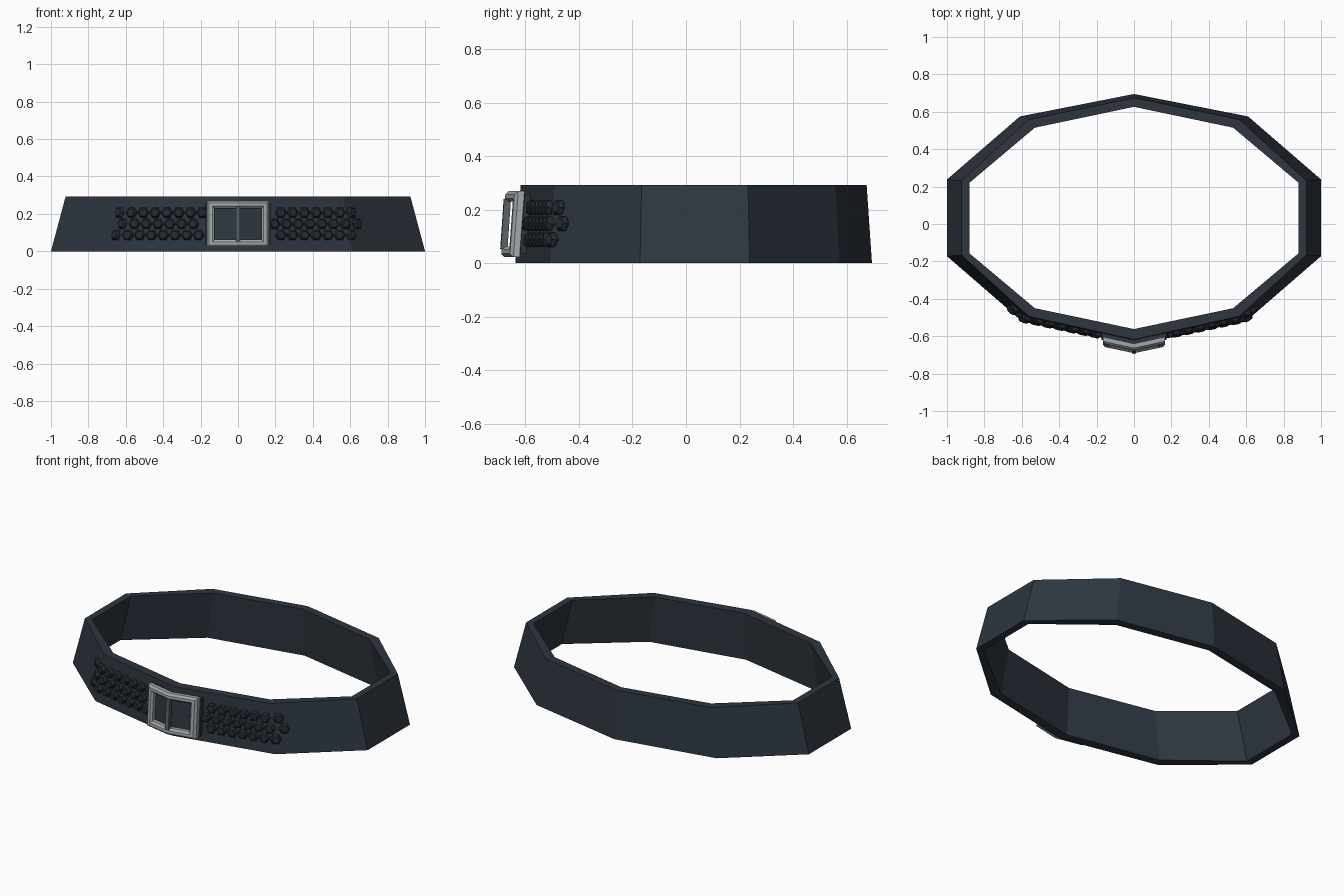
import bpy, bmesh, math
from mathutils import Vector, Matrix

if "Cube" in bpy.data.objects:
    bpy.data.objects.remove(bpy.data.objects["Cube"])

H = 0.292


def material(name, rgb):
    m = bpy.data.materials.new(name)
    m.diffuse_color = (*rgb, 1)
    m.use_nodes = True
    m.node_tree.nodes["Principled BSDF"].inputs["Base Color"].default_value = m.diffuse_color
    return m


LEATHER = material("leather", (0.026, 0.037, 0.050))
STUD = material("stud_dark", (0.017, 0.023, 0.030))
METAL = material("metal", (0.36, 0.40, 0.41))
DARK_METAL = material("dark_metal", (0.10, 0.12, 0.13))


def finish(name, bm, mat):
    bmesh.ops.recalc_face_normals(bm, faces=bm.faces)
    me = bpy.data.meshes.new(name)
    bm.to_mesh(me)
    bm.free()
    me.materials.append(mat)
    ob = bpy.data.objects.new(name, me)
    bpy.context.collection.objects.link(ob)
    return ob


def loft(bm, rings, closed):
    """Bridge rings of points; closed joins last ring to first, otherwise caps ends."""
    vs = [[bm.verts.new(p) for p in r] for r in rings]
    n = len(vs[0])
    pairs = list(zip(vs, vs[1:])) + ([(vs[-1], vs[0])] if closed else [])
    for a, b in pairs:
        for i in range(n):
            j = (i + 1) % n
            bm.faces.new((a[i], a[j], b[j], b[i]))
    if not closed:
        bm.faces.new(vs[0])
        bm.faces.new(vs[-1])


# Belt band: ten-sided ring that tapers upward
def full(half):
    return half + [(-x, y) for x, y in reversed(half) if x > 0]


outer = full([(0, -0.638), (0.61, -0.51), (1.0, -0.172), (1.0, 0.238), (0.61, 0.575), (0, 0.695)])
inner = full([(0, -0.58), (0.575, -0.465), (0.955, -0.162), (0.955, 0.226), (0.575, 0.53), (0, 0.645)])


def level(pts, z):
    t = z / H
    return [(x * (1 - 0.078 * t), 0.03 + (y - 0.03) * (1 - 0.03 * t), z) for x, y in pts]


bm = bmesh.new()
loft(bm, [level(outer, 0), level(outer, H), level(inner, H), level(inner, 0)], True)
finish("belt_band", bm, LEATHER)


# Front surface of the belt: y at (x, z)
def front_y(x, z):
    pts = level(outer, z)
    a, b, c = pts[0], pts[1], pts[2]
    x = abs(x)
    if x > b[0]:
        a, b = b, c
    return a[1] + (b[1] - a[1]) * (x - a[0]) / (b[0] - a[0])


def on_belt(x, z, d):
    return (x, front_y(x, z) - d, z)


# Rectangle loop folded at the belt's centre crease
def rect(hx, hz, d, zc=0.146):
    return [on_belt(x, zc + z, d) for x, z in
            [(-hx, -hz), (0, -hz), (hx, -hz), (hx, hz), (0, hz), (-hx, hz)]]


# Buckle frame with chamfered edges
bm = bmesh.new()
loft(bm, [rect(0.167, 0.123, 0.02), rect(0.167, 0.123, 0.044), rect(0.155, 0.111, 0.055),
          rect(0.137, 0.095, 0.055), rect(0.125, 0.084, 0.044), rect(0.125, 0.084, 0.02)], True)
finish("buckle_frame", bm, METAL)


# Folded plate split at the crease so its faces stay planar
def folded_plate(name, hx, hz, d0, d1, mat):
    bm = bmesh.new()
    for s in (-1, 1):
        ends = []
        for d in (d0, d1):
            ends.append([on_belt(x, 0.146 + z, d) for x, z in
                         [(0, -hz), (s * hx, -hz), (s * hx, hz), (0, hz)]])
        loft(bm, ends, False)
    finish(name, bm, mat)


folded_plate("buckle_backing", 0.175, 0.113, -0.01, 0.021, LEATHER)
folded_plate("buckle_pin", 0.011, 0.093, 0.035, 0.06, DARK_METAL)

# Hexagonal studs: three staggered rows on each side
bm = bmesh.new()
rows = [(0.086, 0.605, -0.65), (0.146, 0.635, -0.615), (0.206, 0.605, -0.63)]
for z, right, left in rows:
    for end in (right, left):
        s = math.copysign(1, end)
        x = abs(end)
        while x > 0.175:
            p = Vector(on_belt(s * x, z, 0))
            e = 0.02
            tx = Vector(on_belt(s * x + e, z, 0)) - Vector(on_belt(s * x - e, z, 0))
            tz = Vector(on_belt(s * x, z + e, 0)) - Vector(on_belt(s * x, z - e, 0))
            tx.normalize()
            n = tx.cross(tz).normalized()
            up = n.cross(tx)
            rings = []
            for r, d in ((0.031, -0.008), (0.031, 0.008), (0.022, 0.02)):
                rings.append([p + n * d + tx * (r * math.cos(k * math.pi / 3))
                              + up * (r * math.sin(k * math.pi / 3)) for k in range(6)])
            loft(bm, rings, False)
            x -= 0.063
finish("hex_studs", bm, STUD)
